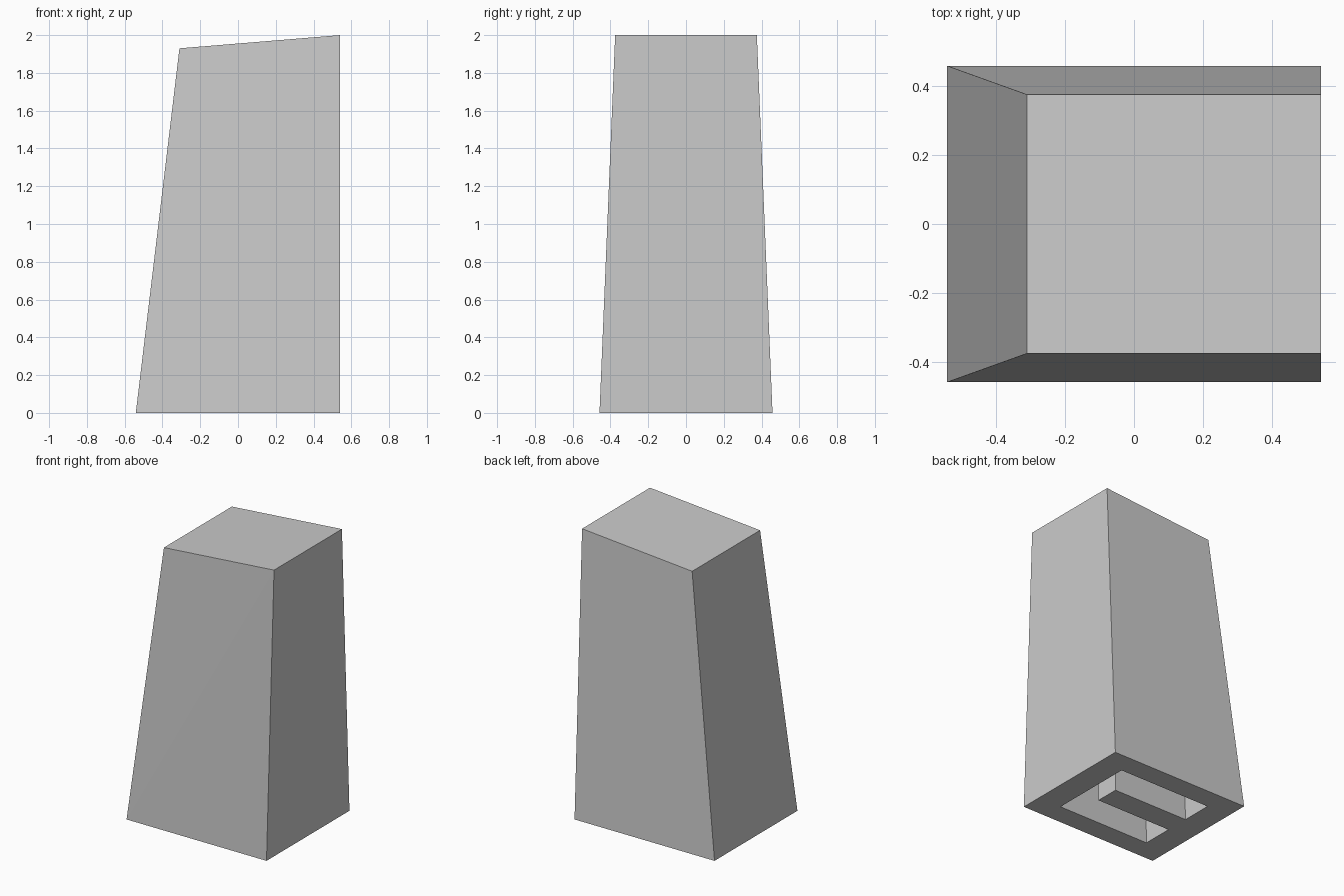
import bpy
import bmesh

# Remove the default object
default = bpy.data.objects.get("Cube")
if default:
    bpy.data.objects.remove(default, do_unlink=True)

# Single flat grey
grey = bpy.data.materials.new("plain grey")
grey.use_nodes = True
colour = (0.6, 0.6, 0.6, 1)
grey.diffuse_color = colour
grey.node_tree.nodes["Principled BSDF"].inputs["Base Color"].default_value = colour


def finish(bm, name):
    bmesh.ops.recalc_face_normals(bm, faces=bm.faces)
    mesh = bpy.data.meshes.new(name)
    bm.to_mesh(mesh)
    bm.free()
    mesh.materials.append(grey)
    obj = bpy.data.objects.new(name, mesh)
    bpy.context.collection.objects.link(obj)
    return obj


def ring(bm, x0, x1, y, z0, z1):
    """Rectangular loop whose height runs from z0 at x0 to z1 at x1."""
    return [bm.verts.new(p) for p in
            ((x0, -y, z0), (x1, -y, z1), (x1, y, z1), (x0, y, z0))]


def bridge(bm, a, b):
    return [bm.faces.new((a[i], a[(i + 1) % 4], b[(i + 1) % 4], b[i]))
            for i in range(4)]


# Hollow tapered body with a sloping top
bm = bmesh.new()
base = ring(bm, -0.541, 0.541, 0.458, 0, 0)
top = ring(bm, -0.31, 0.541, 0.375, 1.93, 2)
mouth = ring(bm, -0.361, 0.361, 0.306, 0, 0)
ceiling = ring(bm, -0.33, 0.361, 0.29, 1.3, 1.3)
bridge(bm, base, top)
bridge(bm, base, mouth)
bridge(bm, mouth, ceiling)
bm.faces.new(top)
bm.faces.new(ceiling)
# Fold the slightly twisted front and back walls along a diagonal
bmesh.ops.connect_verts(bm, verts=[base[0], top[1]])
bmesh.ops.connect_verts(bm, verts=[base[2], top[3]])
finish(bm, "tapered_body")

# Rib inside the hollow, joined to the sloping side and flush with the base
bm = bmesh.new()
low = ring(bm, -0.361, 0.227, 0.085, 0, 0)
high = ring(bm, -0.33, 0.227, 0.085, 1.3, 1.3)
bridge(bm, low, high)
bm.faces.new(low)
bm.faces.new(high)
finish(bm, "inner_rib")
